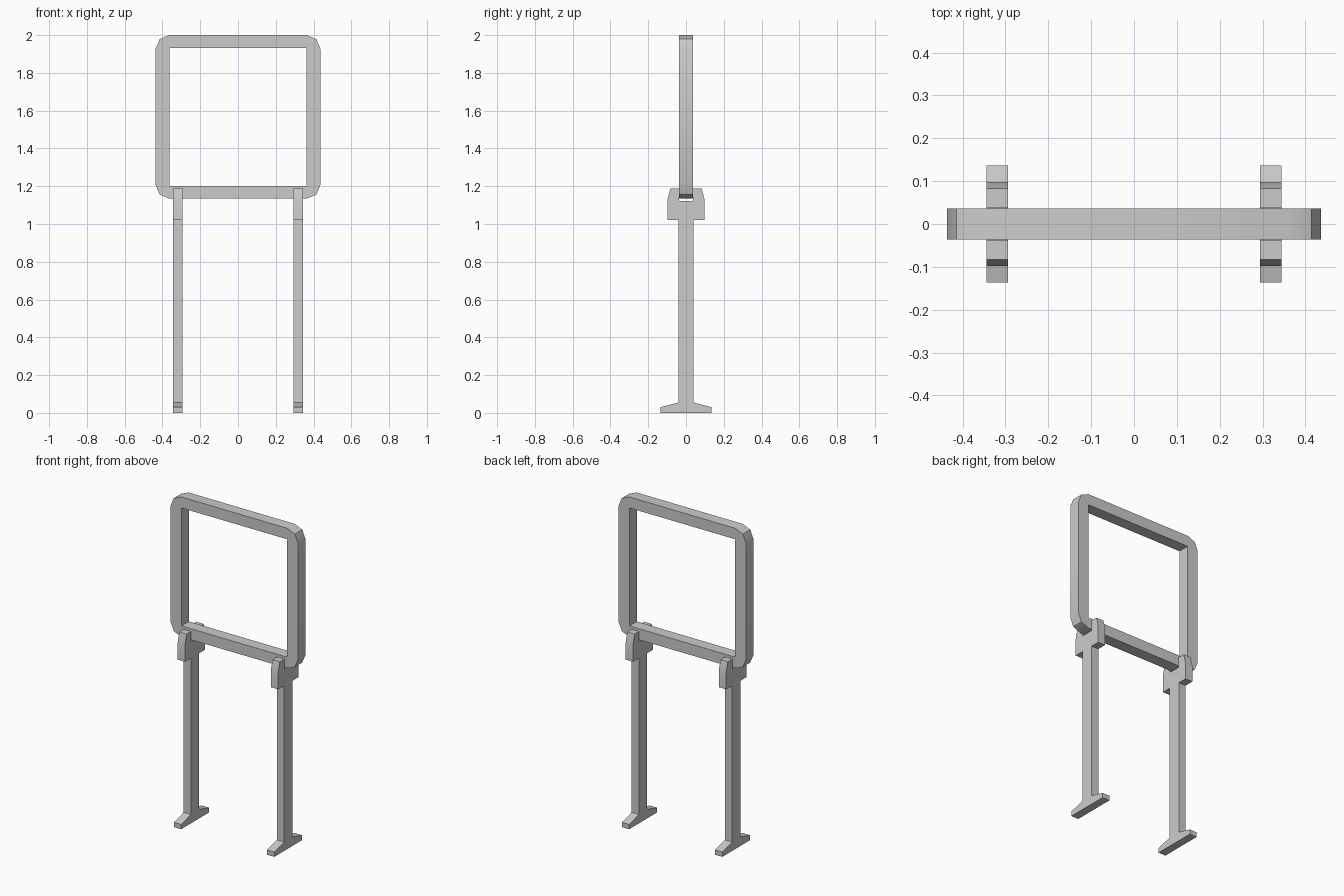
import bpy, bmesh
from math import cos, sin, pi
from mathutils import Vector

cube = bpy.data.objects.get("Cube")
if cube:
    bpy.data.objects.remove(cube, do_unlink=True)

grey = bpy.data.materials.new("plain grey")
grey.use_nodes = True
grey.diffuse_color = (0.6, 0.6, 0.6, 1)
grey.node_tree.nodes["Principled BSDF"].inputs["Base Color"].default_value = grey.diffuse_color


def slab(name, points, faces, start, depth):
    """Extrude flat faces made from points along the depth vector."""
    bm = bmesh.new()
    verts = [bm.verts.new(Vector(p) + Vector(start)) for p in points]
    flat = [bm.faces.new([verts[i] for i in face]) for face in faces]
    grown = bmesh.ops.extrude_face_region(bm, geom=flat, use_keep_orig=True)
    moved = [v for v in grown["geom"] if isinstance(v, bmesh.types.BMVert)]
    bmesh.ops.translate(bm, verts=moved, vec=depth)
    bmesh.ops.recalc_face_normals(bm, faces=bm.faces)
    mesh = bpy.data.meshes.new(name)
    bm.to_mesh(mesh)
    bm.free()
    mesh.materials.append(grey)
    obj = bpy.data.objects.new(name, mesh)
    bpy.context.collection.objects.link(obj)
    bpy.ops.object.select_all(action="DESELECT")
    obj.select_set(True)
    bpy.context.view_layer.objects.active = obj
    bpy.ops.object.shade_smooth_by_angle()
    return obj


# Square sign frame: two-segment rounded outside corners, sharp inside corners
half_x, half_z, mid_z, radius = 0.436, 0.433, 1.567, 0.073
inner_x, inner_z = 0.362, 0.365
points, faces = [], []
for k, (sx, sz) in enumerate([(1, 1), (-1, 1), (-1, -1), (1, -1)]):
    for step in range(3):
        a = k * pi / 2 + step * pi / 4
        points.append((sx * (half_x - radius) + radius * cos(a), 0,
                       mid_z + sz * (half_z - radius) + radius * sin(a)))
    points.append((sx * inner_x, 0, mid_z + sz * inner_z))
    c, n = 4 * k, 4 * ((k + 1) % 4)
    faces += [(c, c + 1, c + 2, c + 3), (c + 2, n, n + 3, c + 3)]
slab("sign_frame", points, faces, (0, -0.036, 0), (0, 0.072, 0))

# Leg side profile: foot, post and forked clamp, half outline then mirrored
half = [(0.136, 0), (0.136, 0.03), (0.04, 0.055), (0.04, 1.022),
        (0.098, 1.022), (0.098, 1.13), (0.083, 1.187), (0.038, 1.187),
        (0.038, 1.123)]
outline = half + [(-y, z) for y, z in reversed(half)]
leg_points = [(0, y, z) for y, z in outline]
for side, x in (("left", 0.319), ("right", -0.319)):
    slab(side + "_leg", leg_points, [range(len(outline))],
         (x - 0.025, 0, 0), (0.05, 0, 0))
